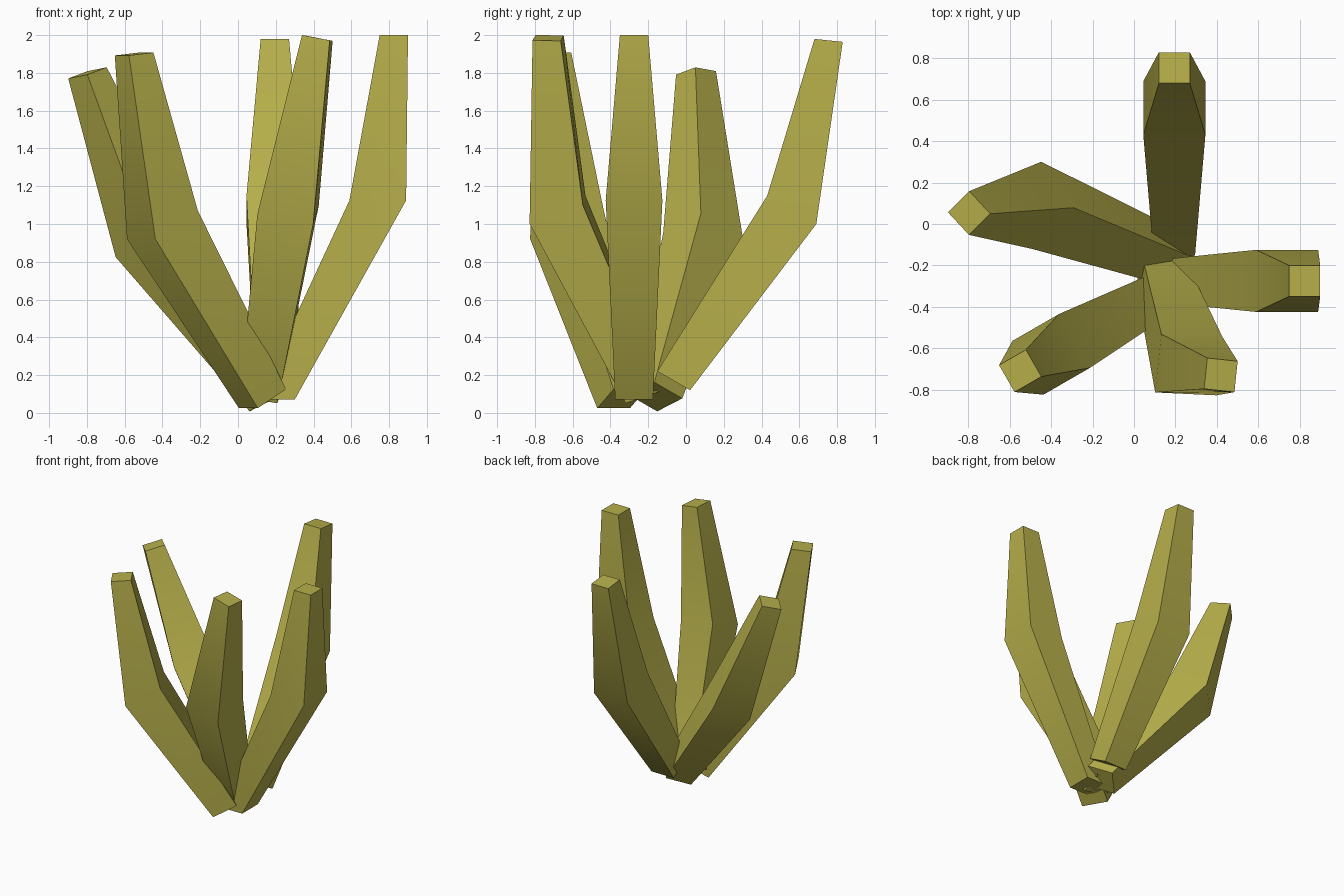
import bpy
import bmesh
from math import radians
from mathutils import Euler, Vector

cube = bpy.data.objects.get("Cube")
if cube:
    bpy.data.objects.remove(cube, do_unlink=True)

# Leaf colour
olive = bpy.data.materials.new("olive_green")
olive.use_nodes = True
COLOUR = (0.47, 0.43, 0.07, 1)
olive.diffuse_color = COLOUR
olive.node_tree.nodes["Principled BSDF"].inputs["Base Color"].default_value = COLOUR

# Half widths of the square sections: root, bend, tip
HALF = (0.1, 0.15, 0.075)
CORNERS = ((-1, -1), (1, -1), (1, 1), (-1, 1))


def leaf(name, heading, centres, tilts, rolls):
    """Loft a square-section leaf through three tilted sections."""
    bm = bmesh.new()
    rings = []
    for half, centre, tilt, roll in zip(HALF, centres, tilts, rolls):
        turn = Euler((radians(roll), radians(tilt), radians(heading))).to_matrix()
        rings.append([bm.verts.new(Vector(centre) + turn @ Vector((x * half, y * half, 0)))
                      for x, y in CORNERS])
    for low, high in zip(rings, rings[1:]):
        for i in range(4):
            j = (i + 1) % 4
            bm.faces.new((low[i], low[j], high[j], high[i]))
    bm.faces.new(rings[0][::-1])
    bm.faces.new(rings[-1])
    bmesh.ops.recalc_face_normals(bm, faces=bm.faces)
    mesh = bpy.data.meshes.new(name)
    bm.to_mesh(mesh)
    bm.free()
    mesh.materials.append(olive)
    obj = bpy.data.objects.new(name, mesh)
    bpy.context.collection.objects.link(obj)
    bpy.ops.object.select_all(action="DESELECT")
    obj.select_set(True)
    bpy.context.view_layer.objects.active = obj
    bpy.ops.object.shade_smooth_by_angle(angle=radians(30))


FLAT = (0, 0, 0)

# Upright leaf on the left
leaf("left_leaf", 0,
     ((0.2, -0.275, 0.07), (0.74, -0.275, 1.125), (0.825, -0.275, 2)), FLAT, FLAT)

# Leaf leaning to the back
leaf("back_leaf", 90,
     ((0.195, -0.065, 0.17), (0.195, 0.56, 1.075), (0.195, 0.755, 1.972)), (30, 30, 6), FLAT)

# Leaf leaning to the front right
leaf("front_right_leaf", 210,
     ((0.13, -0.34, 0.075), (-0.4, -0.63, 0.995), (-0.55, -0.71, 1.9)), (30, 30, 6), FLAT)

# Twisted leaf at the front
leaf("front_leaf", -96,
     ((0.12, -0.22, 0.1), (0.265, -0.68, 1.075), (0.42, -0.73, 1.985)), (19, 19, -1), (-10, -10, -11))

# Twisted leaf leaning to the right
leaf("right_leaf", 225,
     ((0.18, -0.16, 0.085), (-0.47, 0.09, 0.94), (-0.797, 0.053, 1.8)), (20, 20, 15), (27, 27, 8))
